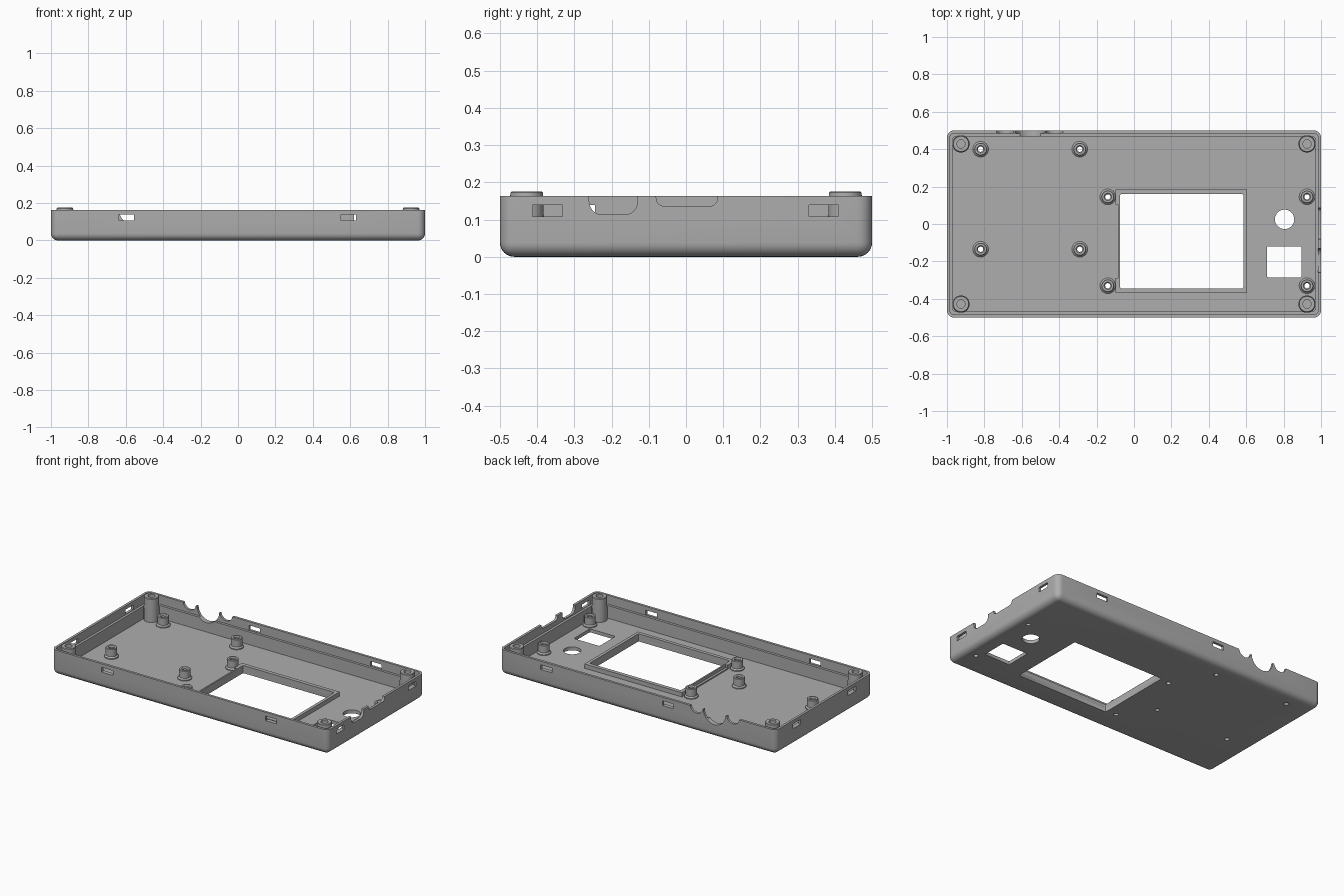
import bpy, bmesh, math
from mathutils import Matrix, Vector

if "Cube" in bpy.data.objects:
    bpy.data.objects.remove(bpy.data.objects["Cube"], do_unlink=True)

grey = bpy.data.materials.new("matte_grey")
COLOUR = (0.42, 0.42, 0.42, 1)
grey.diffuse_color = COLOUR
grey.use_nodes = True
grey.node_tree.nodes["Principled BSDF"].inputs["Base Color"].default_value = COLOUR

HEIGHT, FLOOR, LEDGE = 0.163, 0.022, 0.105


def make(name, bm):
    bmesh.ops.recalc_face_normals(bm, faces=bm.faces)
    mesh = bpy.data.meshes.new(name)
    bm.to_mesh(mesh)
    bm.free()
    mesh.materials.append(grey)
    ob = bpy.data.objects.new(name, mesh)
    bpy.context.scene.collection.objects.link(ob)
    return ob


def box(name, x, y, z, radius=0, pick=None, segments=6):
    """Box from (min, max) ranges; edges whose direction/position pass pick are rounded."""
    bm = bmesh.new()
    bmesh.ops.create_cube(bm, size=1)
    lo, hi = Vector((x[0], y[0], z[0])), Vector((x[1], y[1], z[1]))
    for v in bm.verts:
        v.co = [lo[i] + (v.co[i] + 0.5) * (hi[i] - lo[i]) for i in range(3)]
    if radius:
        edges = [e for e in bm.edges if pick(e.verts[0].co, e.verts[1].co)]
        bmesh.ops.bevel(bm, geom=edges, offset=radius, segments=segments,
                        profile=0.5, affect='EDGES')
    return make(name, bm)


def upright(a, b):
    return abs(a.z - b.z) > 1e-4


def below_top(a, b):
    return min(a.z, b.z) < HEIGHT / 2


def low_along_x(a, b):
    return abs(a.x - b.x) > 1e-4 and a.z < HEIGHT


def rod(name, centre, radius, depth, axis='Z'):
    bm = bmesh.new()
    turn = Matrix.Rotation(math.pi / 2, 4, 'X') if axis == 'Y' else Matrix()
    bmesh.ops.create_cone(bm, cap_ends=True, segments=32, radius1=radius, radius2=radius,
                          depth=depth, matrix=Matrix.Translation(centre) @ turn)
    return make(name, bm)


def lathe(name, profile, centre):
    """Closed (radius, height) profile turned about a vertical axis."""
    bm = bmesh.new()
    verts = [bm.verts.new((r, 0, z)) for r, z in profile]
    edges = [bm.edges.new((verts[i - 1], verts[i])) for i in range(len(verts))]
    bmesh.ops.spin(bm, geom=verts + edges, cent=(0, 0, 0), axis=(0, 0, 1),
                   angle=math.tau, steps=32, use_merge=True)
    bmesh.ops.remove_doubles(bm, verts=bm.verts, dist=1e-5)
    bmesh.ops.translate(bm, verts=bm.verts, vec=(*centre, 0))
    return make(name, bm)


def cut(target, cutter):
    mod = target.modifiers.new("cut", 'BOOLEAN')
    mod.operation, mod.solver, mod.object = 'DIFFERENCE', 'EXACT', cutter
    bpy.context.view_layer.objects.active = target
    bpy.ops.object.modifier_apply(modifier=mod.name)
    bpy.data.objects.remove(cutter, do_unlink=True)


def smooth(ob):
    bpy.ops.object.select_all(action='DESELECT')
    ob.select_set(True)
    bpy.context.view_layer.objects.active = ob
    bpy.ops.object.shade_smooth_by_angle(angle=math.radians(30))


# Tray with rounded bottom and corners, hollowed with a stepped rim
shell = box("tray_shell", (-1, 1), (-0.5, 0.5), (0, HEIGHT), 0.038, below_top)
cut(shell, box("cavity", (-0.968, 0.968), (-0.468, 0.468), (FLOOR, 0.3), 0.015, upright))
cut(shell, box("rim_step", (-0.984, 0.984), (-0.484, 0.484), (LEDGE, 0.3), 0.022, upright))

# Snap slots through the long and short walls
for side, centres in ((-1, (-0.595, 0.59)), (1, (-0.22, 0.66))):
    for x in centres:
        y = side * 0.5
        cut(shell, box("slot", (x - 0.04, x + 0.04), (y - 0.06, y + 0.06), (0.108, 0.139)))
for side, centres in ((1, (-0.372, 0.37)), (-1, (-0.285, 0.285))):
    for y in centres:
        cut(shell, box("slot", (side - 0.06, side + 0.06), (y - 0.04, y + 0.04), (0.108, 0.139)))

# Scalloped cable openings in the back wall
for x, z, r in ((-0.555, HEIGHT, 0.08), (-0.69, 0.17, 0.046), (-0.425, 0.17, 0.046)):
    cut(shell, rod("scallop", (x, 0.5, z), r, 0.12, 'Y'))

# Rounded connector notches in the right wall
for y, z, r in (((-0.26, -0.13), 0.113, 0.035), ((-0.08, 0.085), 0.136, 0.022)):
    cut(shell, box("notch", (0.94, 1.06), y, (z, 0.3), r, low_along_x))

# Floor openings: screen, square port, round button
WINDOW = ((-0.075, 0.585), (-0.345, 0.16))
cut(shell, box("screen_hole", *WINDOW, (-0.1, 0.1), 0.008, upright, 2))
cut(shell, box("port_hole", (0.71, 0.895), (-0.285, -0.12), (-0.1, 0.1), 0.006, upright, 2))
cut(shell, rod("button_hole", (0.805, 0.025, 0), 0.052, 0.2))

# Raised screen frame with a lowered strip on one side
frame = box("screen_frame", (-0.1, 0.605), (-0.368, 0.185), (FLOOR - 0.004, 0.05))
cut(frame, box("frame_hole", *WINDOW, (-0.1, 0.1), 0.008, upright, 2))
cut(frame, box("frame_strip", (-0.15, -0.085), (-0.288, 0.105), (0.03, 0.1)))

# Board standoffs, each with a hole through the floor
spots = [(x, y) for x in (-0.82, -0.29) for y in (-0.135, 0.4)]
spots += [(x, y) for x in (-0.14, 0.925) for y in (-0.33, 0.145)]
standoff = [(0.014, FLOOR - 0.004), (0.042, FLOOR - 0.004), (0.042, 0.028), (0.034, 0.036),
            (0.034, 0.082), (0.031, 0.085), (0.02, 0.085), (0.014, 0.078)]
for i, spot in enumerate(spots):
    cut(shell, rod("screw_hole", (*spot, 0), 0.014, 0.2))
    if spot[0] == -0.14:
        cut(frame, rod("standoff_gap", (*spot, 0), 0.03, 0.2))
    smooth(lathe(f"standoff_{i + 1}", standoff, spot))

# Corner bosses with blind screw holes
boss = [(0, FLOOR - 0.004), (0.046, FLOOR - 0.004), (0.046, LEDGE), (0.044, 0.172),
        (0.041, 0.175), (0.022, 0.175), (0.022, 0.04), (0, 0.04)]
for sx in (-1, 1):
    for sy in (-1, 1):
        name = ("left" if sx > 0 else "right") + ("_back" if sy > 0 else "_front")
        smooth(lathe(f"corner_boss_{name}", boss, (sx * 0.925, sy * 0.428)))

smooth(shell)
